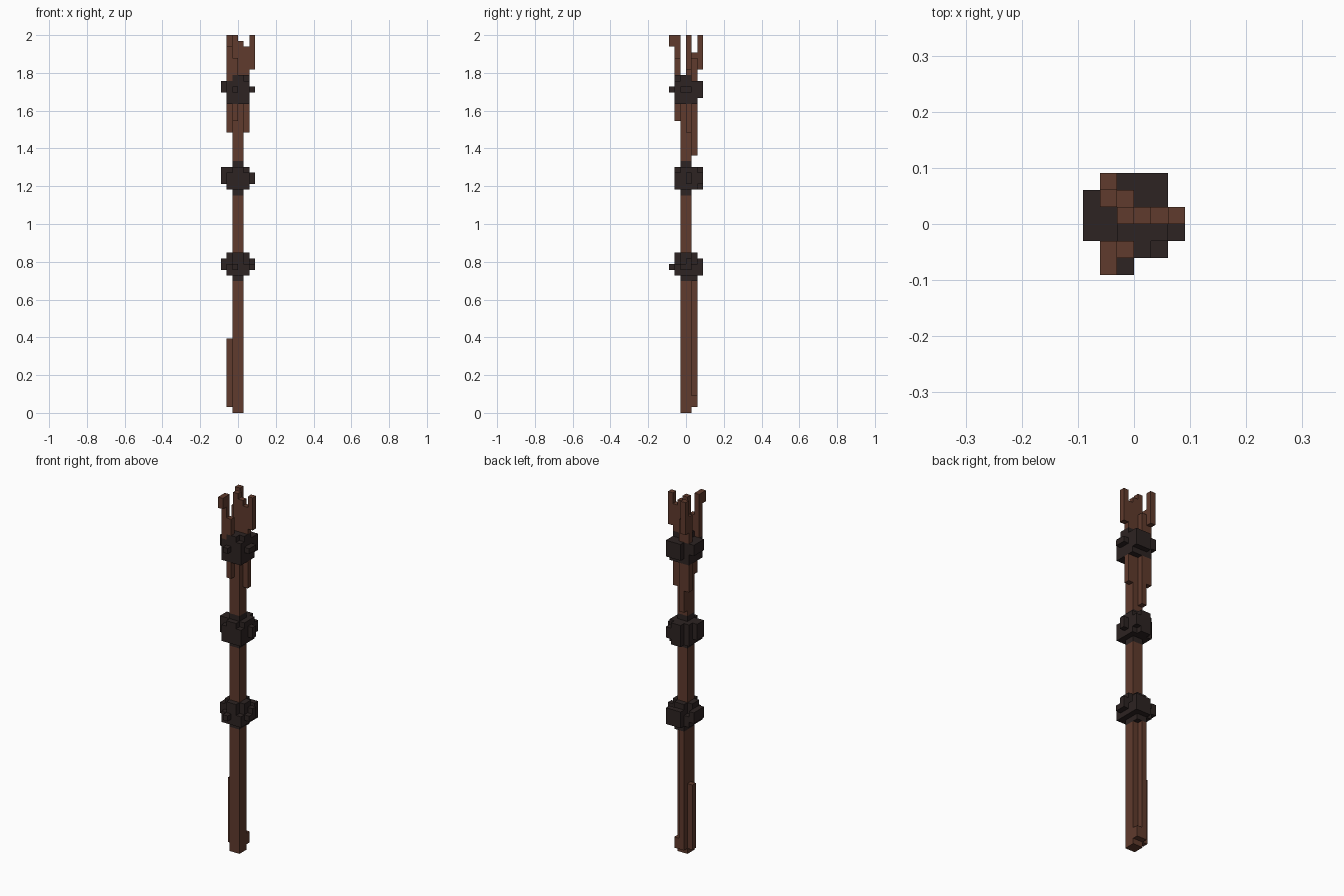
import bpy, bmesh
from mathutils import Vector

cube = bpy.data.objects.get("Cube")
if cube:
    bpy.data.objects.remove(cube, do_unlink=True)

UNIT = 2 / 66  # edge of one small block


def material(name, color):
    m = bpy.data.materials.new(name)
    m.use_nodes = True
    m.diffuse_color = (*color, 1)
    m.node_tree.nodes["Principled BSDF"].inputs["Base Color"].default_value = (*color, 1)
    return m


wood = material("brown wood", (0.115, 0.043, 0.026))
iron = material("dark binding", (0.026, 0.017, 0.016))


def blocks(*boxes):
    """Set of unit cells covered by boxes given as x, y, z ranges."""
    return {(x, y, z)
            for x0, x1, y0, y1, z0, z1 in boxes
            for x in range(x0, x1) for y in range(y0, y1) for z in range(z0, z1)}


def build(name, cells, mat):
    """Skin the outside of a set of cells and merge flat areas."""
    bm = bmesh.new()
    for cell in cells:
        for axis in range(3):
            for side in (0, 1):
                step = list(cell)
                step[axis] += 2 * side - 1
                if tuple(step) in cells:
                    continue
                u, v = (axis + 1) % 3, (axis + 2) % 3
                ring = []
                for a, b in ((0, 0), (1, 0), (1, 1), (0, 1)):
                    p = Vector(cell)
                    p[axis] += side
                    p[u] += a
                    p[v] += b
                    ring.append(bm.verts.new(p * UNIT))
                bm.faces.new(ring if side else ring[::-1])
    bmesh.ops.remove_doubles(bm, verts=bm.verts, dist=UNIT / 100)
    bmesh.ops.dissolve_limit(bm, angle_limit=0.01, verts=bm.verts, edges=bm.edges)
    mesh = bpy.data.meshes.new(name)
    bm.to_mesh(mesh)
    bm.free()
    mesh.materials.append(mat)
    bpy.context.collection.objects.link(bpy.data.objects.new(name, mesh))


def band(z, height):
    """Knobbly core: wide middle, crossed upper layer."""
    top = z + height
    return [(-2, 2, -2, 2, z + 1, top - 2),
            (-2, 2, -1, 1, z + 1, top - 1), (-1, 1, -2, 2, z + 1, top - 1),
            (-1, 1, -1, 1, z, top)]


# Bindings around the shaft, each with its own knobs
lower = blocks(*band(23, 5),
               (-2, 2, -1, 1, 27, 28), (-1, 1, -2, 2, 27, 28),
               (-1, 1, -1, 2, 23, 24),
               (-1, 0, -3, -2, 25, 26), (2, 3, -1, 1, 25, 26), (2, 3, 0, 1, 26, 27),
               (-3, -2, -1, 2, 25, 27), (-1, 2, 2, 3, 24, 27))
middle = blocks(*band(38, 6),
                (-2, 2, -1, 2, 42, 43),
                (2, 3, 0, 1, 40, 42), (-3, -2, -1, 1, 40, 43),
                (-1, 1, 2, 3, 39, 43), (1, 2, 2, 3, 40, 42))
upper = blocks(*band(54, 5),
               (-2, 2, -2, 2, 54, 58), (-1, 2, -1, 1, 58, 59), (-1, 1, -2, 1, 58, 59),
               (-1, 0, -3, -2, 56, 57), (2, 3, -1, 1, 56, 57),
               (-3, -2, -1, 2, 56, 58), (-1, 2, 2, 3, 55, 58))
bindings = lower | middle | upper

# Shaft with its side and back ridges
shaft = blocks((-1, 1, -1, 1, 0, 58),
               (-2, -1, 0, 1, 1, 13),
               (-1, 0, 1, 2, 1, 23), (0, 1, 1, 2, 1, 3),
               (-1, 0, 1, 2, 45, 54))

# Three splayed prongs
front_prong = blocks((-2, -1, -2, -1, 58, 66), (-2, -1, -3, -2, 64, 66),
                     (-1, 0, -2, -1, 51, 62))
left_prong = blocks((1, 2, 0, 1, 49, 64), (2, 3, 0, 1, 60, 66),
                    (0, 1, 0, 1, 58, 65), (-1, 0, 0, 1, 58, 66))
back_prong = blocks((-2, -1, 1, 2, 49, 63), (-1, 0, 1, 2, 58, 62),
                    (-2, -1, 2, 3, 60, 66))

for name, cells in (("lower_binding", lower), ("middle_binding", middle),
                    ("upper_binding", upper)):
    build(name, cells, iron)
for name, cells in (("shaft", shaft), ("front_prong", front_prong),
                    ("left_prong", left_prong), ("back_prong", back_prong)):
    build(name, cells - bindings, wood)
